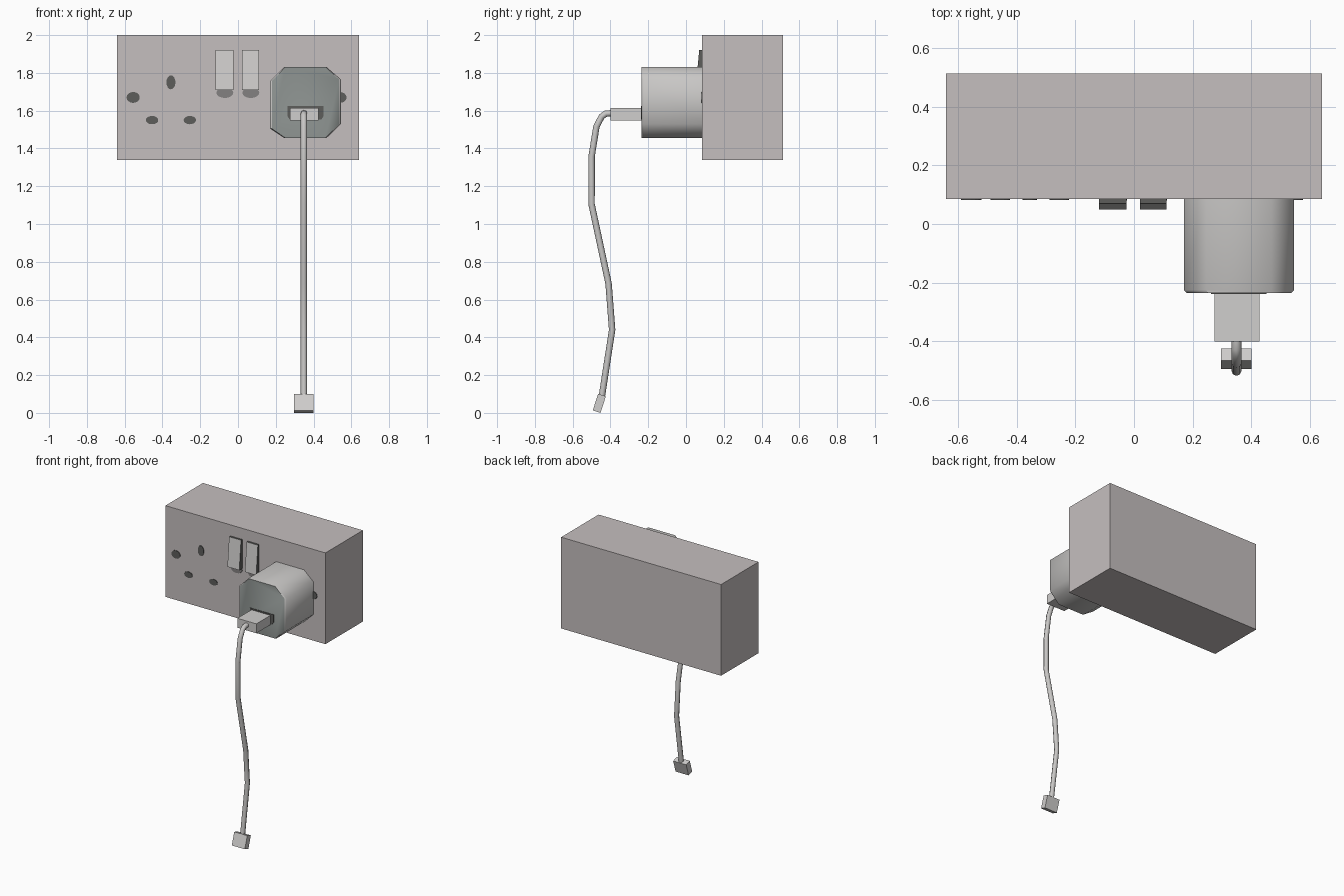
import bpy, bmesh, math

if "Cube" in bpy.data.objects:
    bpy.data.objects.remove(bpy.data.objects["Cube"])

def mat(name, c):
    m = bpy.data.materials.new(name)
    m.diffuse_color = (*c, 1)
    m.use_nodes = True
    m.node_tree.nodes["Principled BSDF"].inputs["Base Color"].default_value = m.diffuse_color
    return m

WALL = mat("warm_light_grey", (0.56, 0.52, 0.52))
LIGHT = mat("pale_grey", (0.63, 0.62, 0.61))
BODY = mat("adapter_grey", (0.58, 0.57, 0.56))
FACE = mat("green_grey", (0.27, 0.295, 0.285))
DARK = mat("dark_grey", (0.11, 0.11, 0.105))
LENS = mat("lens_grey", (0.23, 0.22, 0.22))

FRONT = 0.085   # y of the socket box front

def mesh(name, verts, faces, *mats):
    me = bpy.data.meshes.new(name)
    me.from_pydata(verts, [], faces)
    bm = bmesh.new()
    bm.from_mesh(me)
    bmesh.ops.recalc_face_normals(bm, faces=bm.faces)
    bm.to_mesh(me)
    bm.free()
    for m in mats:
        me.materials.append(m)
    ob = bpy.data.objects.new(name, me)
    bpy.context.collection.objects.link(ob)
    return ob

def loft(name, rings, *mats):
    """Closed solid through rings of (x, y, z) points."""
    n = len(rings[0])
    faces = [[k*n + i, k*n + (i+1) % n, (k+1)*n + (i+1) % n, (k+1)*n + i]
             for k in range(len(rings) - 1) for i in range(n)]
    faces += [list(range(n)), list(range((len(rings)-1)*n, len(rings)*n))]
    return mesh(name, [p for r in rings for p in r], faces, *mats)

def prism(name, outline, y0, y1, *mats):
    return loft(name, [[(x, y, z) for x, z in outline] for y in (y0, y1)], *mats)

def rect(x0, x1, z0, z1):
    return [(x0, z0), (x1, z0), (x1, z1), (x0, z1)]

def oval(cx, cz, rx, rz, n=16):
    return [(cx + rx*math.cos(2*math.pi*i/n), cz + rz*math.sin(2*math.pi*i/n))
            for i in range(n)]

def smooth(ob, angle):
    bpy.ops.object.select_all(action='DESELECT')
    ob.select_set(True)
    bpy.context.view_layer.objects.active = ob
    bpy.ops.object.shade_smooth_by_angle(angle=math.radians(angle))

# wall socket box
prism("socket_box", rect(-0.64, 0.64, 1.34, 2.0), FRONT, 0.513, WALL)

# dark pin holes of the left socket, and the screw heads on both sides
for i, (x, z, rx, rz) in enumerate([(-0.355, 1.75, 0.024, 0.037),
                                    (-0.455, 1.55, 0.033, 0.022),
                                    (-0.255, 1.55, 0.033, 0.022)]):
    prism(f"pin_hole_{i}", oval(x, z, rx, rz), FRONT - 0.004, FRONT + 0.003, DARK)
for side, x in (("left", -0.555), ("right", 0.54)):
    prism(f"screw_{side}", oval(x, 1.67, 0.035, 0.029), FRONT - 0.004, FRONT + 0.003, DARK)

# rocker switches: pale sloping front, dark edges, indicator below
for side, x0, x1 in (("left", -0.12, -0.025), ("right", 0.02, 0.11)):
    rocker = loft(f"rocker_{side}", [[(x, FRONT + 0.003, 1.92), (x, 0.07, 1.92),
                                      (x, 0.05, 1.71), (x, FRONT + 0.003, 1.71)]
                                     for x in (x0, x1)], LIGHT, DARK)
    for p in rocker.data.polygons:
        p.material_index = 0 if p.normal.y < -0.7 else 1
    prism(f"indicator_{side}", oval((x0 + x1)/2 + 0.003, 1.695, 0.045, 0.028),
          FRONT - 0.005, FRONT + 0.003, LENS)

# plug-in adapter: chamfered block with a darker front panel
octagon = [(0.246, 1.455), (0.468, 1.455), (0.545, 1.53), (0.545, 1.765),
           (0.468, 1.832), (0.246, 1.832), (0.17, 1.757), (0.17, 1.505)]
rings = [[(0.357 + (x - 0.357)*s, y, z) for x, z in octagon]
         for y, s in ((FRONT + 0.003, 1), (-0.225, 1), (-0.235, 0.95))]
adapter = loft("adapter", rings, BODY, FACE)
for p in adapter.data.polygons:
    p.material_index = 1 if p.normal.y < -0.95 else 0
smooth(adapter, 50)

# charging port and the plug in it
prism("port", [(0.275, 1.552), (0.44, 1.552), (0.452, 1.57), (0.452, 1.625),
               (0.262, 1.625), (0.262, 1.57)], -0.239, -0.23, DARK)
prism("cable_plug", rect(0.275, 0.427, 1.547, 1.615), -0.40, -0.236, LIGHT)

# hanging cable
path = [(-0.395, 1.586), (-0.425, 1.584), (-0.447, 1.568), (-0.474, 1.516),
        (-0.50, 1.357), (-0.50, 1.105), (-0.41, 0.685), (-0.391, 0.44), (-0.445, 0.09)]
cu = bpy.data.curves.new("cable", 'CURVE')
cu.dimensions = '3D'
cu.bevel_depth = 0.017
cu.bevel_resolution = 2
cu.use_fill_caps = True
sp = cu.splines.new('POLY')
sp.points.add(len(path) - 1)
for pt, (y, z) in zip(sp.points, path):
    pt.co = (0.349, y, z, 1)
cu.materials.append(BODY)
cable = bpy.data.objects.new("cable", cu)
bpy.context.collection.objects.link(cable)
bpy.ops.object.select_all(action='DESELECT')
cable.select_set(True)
bpy.context.view_layer.objects.active = cable
bpy.ops.object.convert(target='MESH')
smooth(bpy.context.object, 50)

# small tilted connector at the cable's lower end
end = prism("end_connector", rect(-0.052, 0.052, -0.046, 0.046), -0.0215, 0.0215, LIGHT)
end.location = (0.348, -0.459, 0.0505)
end.rotation_euler = (math.radians(-18), 0, 0)
